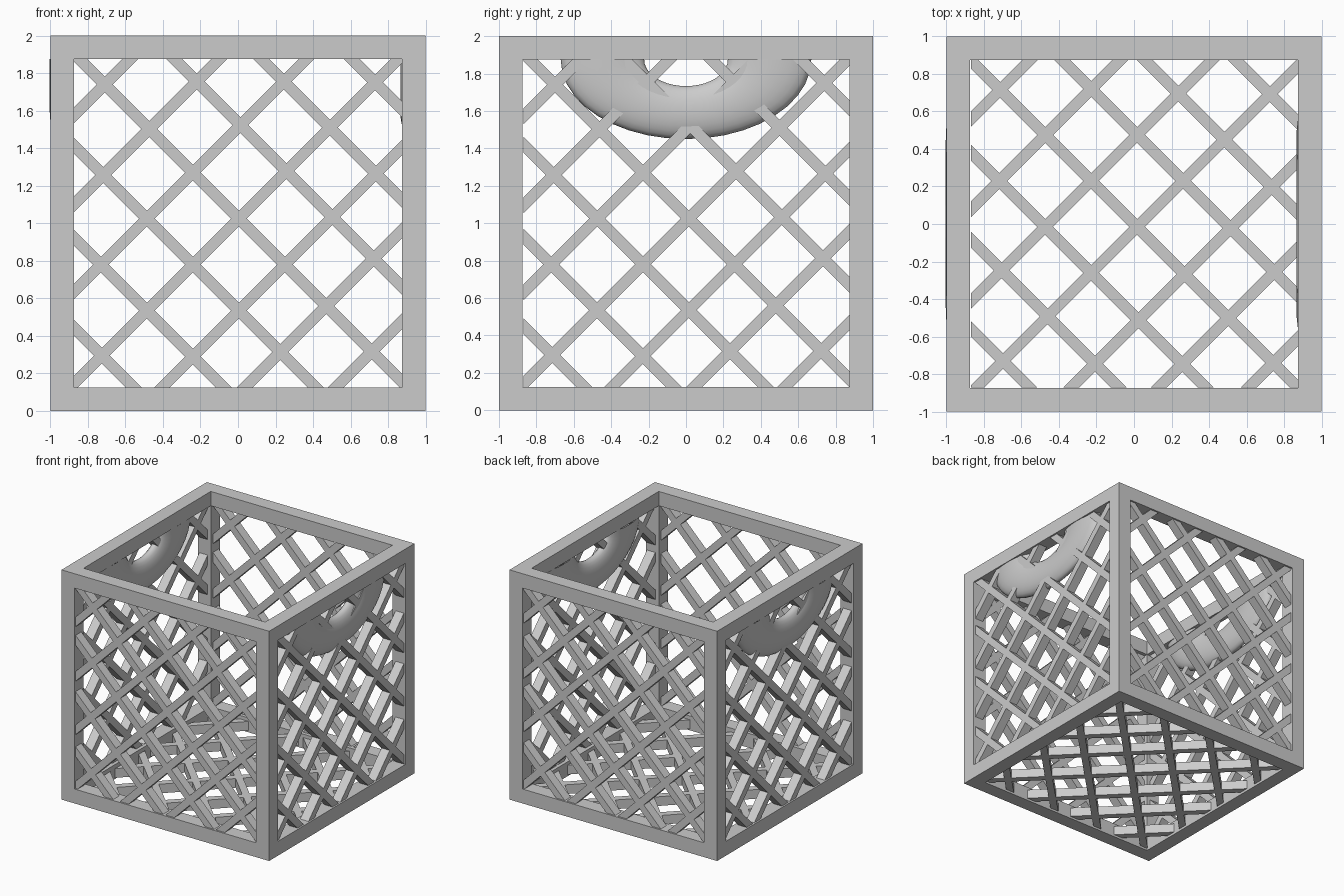
import bpy, bmesh, math
from mathutils import Matrix, Vector

if "Cube" in bpy.data.objects:
    bpy.data.objects.remove(bpy.data.objects["Cube"])

T = 0.125           # frame bar thickness
H = 1 - T / 2       # centre line of frame bars
INSIDE = 1 - T


def finish(name, bm):
    bmesh.ops.recalc_face_normals(bm, faces=bm.faces)
    me = bpy.data.meshes.new(name)
    bm.to_mesh(me)
    bm.free()
    ob = bpy.data.objects.new(name, me)
    bpy.context.collection.objects.link(ob)
    return ob


def box(name, center, size):
    bm = bmesh.new()
    bmesh.ops.create_cube(bm, size=1, matrix=Matrix.Translation(center) @ Matrix.Diagonal((*size, 1)))
    return finish(name, bm)


# Frame: four posts plus top and bottom rails
for sx in (-1, 1):
    for sy in (-1, 1):
        box("corner_post", (sx * H, sy * H, 1), (T, T, 2))
for z, level in ((T / 2, "bottom"), (2 - T / 2, "top")):
    for s in (-1, 1):
        box(level + "_rail_long", (0, s * H, z), (2 * INSIDE, T, T))
        box(level + "_rail_side", (s * H, 0, z), (T, 2 * INSIDE, T))

# Lattice panel: hand-spaced diagonal bars trimmed to the frame opening
RISING = (-1.395, -0.91, -0.47, 0.02, 0.51, 0.975, 1.45)
FALLING = (-1.43, -0.95, -0.46, 0.03, 0.535, 1.0, 1.48)
WIDTH, DEPTH = 0.06, 0.08


def lattice(name, matrix):
    bm = bmesh.new()
    for offsets, angle in ((RISING, -45), (FALLING, 45)):
        for c in offsets:
            m = (Matrix.Translation((0, 0, c)) @ Matrix.Rotation(math.radians(angle), 4, 'Y')
                 @ Matrix.Diagonal((6, DEPTH, WIDTH, 1)))
            bmesh.ops.create_cube(bm, size=1, matrix=m)
    for axis in ((1, 0, 0), (-1, 0, 0), (0, 0, 1), (0, 0, -1)):
        n = Vector(axis)
        bmesh.ops.bisect_plane(bm, geom=bm.verts[:] + bm.edges[:] + bm.faces[:],
                               plane_co=n * (INSIDE + 0.005), plane_no=n, clear_outer=True)
    ob = finish(name, bm)
    ob.matrix_world = matrix
    return ob


P = 0.945           # panel plane distance
quarter = Matrix.Rotation(math.pi / 2, 4, 'Z')
for s, a, b in ((-1, "front", "left"), (1, "back", "right")):
    lattice(a + "_lattice", Matrix.Translation((0, s * P, 1)))
    lattice(b + "_lattice", Matrix.Translation((s * P, 0.01, 1)) @ quarter)
lattice("floor_lattice", Matrix.Translation((0.012, 0.01, 1 - P)) @ Matrix.Rotation(math.pi / 2, 4, 'X'))


# Handles: flattened half rings hanging below the side top rails
def handle(name, x):
    bm = bmesh.new()
    n, k = 20, 24
    rows = []
    for i in range(n + 1):
        a = math.pi + math.pi * i / n
        row = []
        for j in range(k):
            t = 2 * math.pi * j / k
            r = 2 / 3 + math.cos(t) / 3
            row.append(bm.verts.new((x + 0.065 * math.sin(t), 0.67 * r * math.cos(a),
                                     1.875 + 0.425 * r * math.sin(a))))
        rows.append(row)
    for p, q in zip(rows, rows[1:]):
        for j in range(k):
            bm.faces.new((p[j], p[(j + 1) % k], q[(j + 1) % k], q[j]))
    for f in bm.faces:
        f.smooth = True
    return finish(name, bm)


handle("left_handle", -0.938)
handle("right_handle", 0.930)
